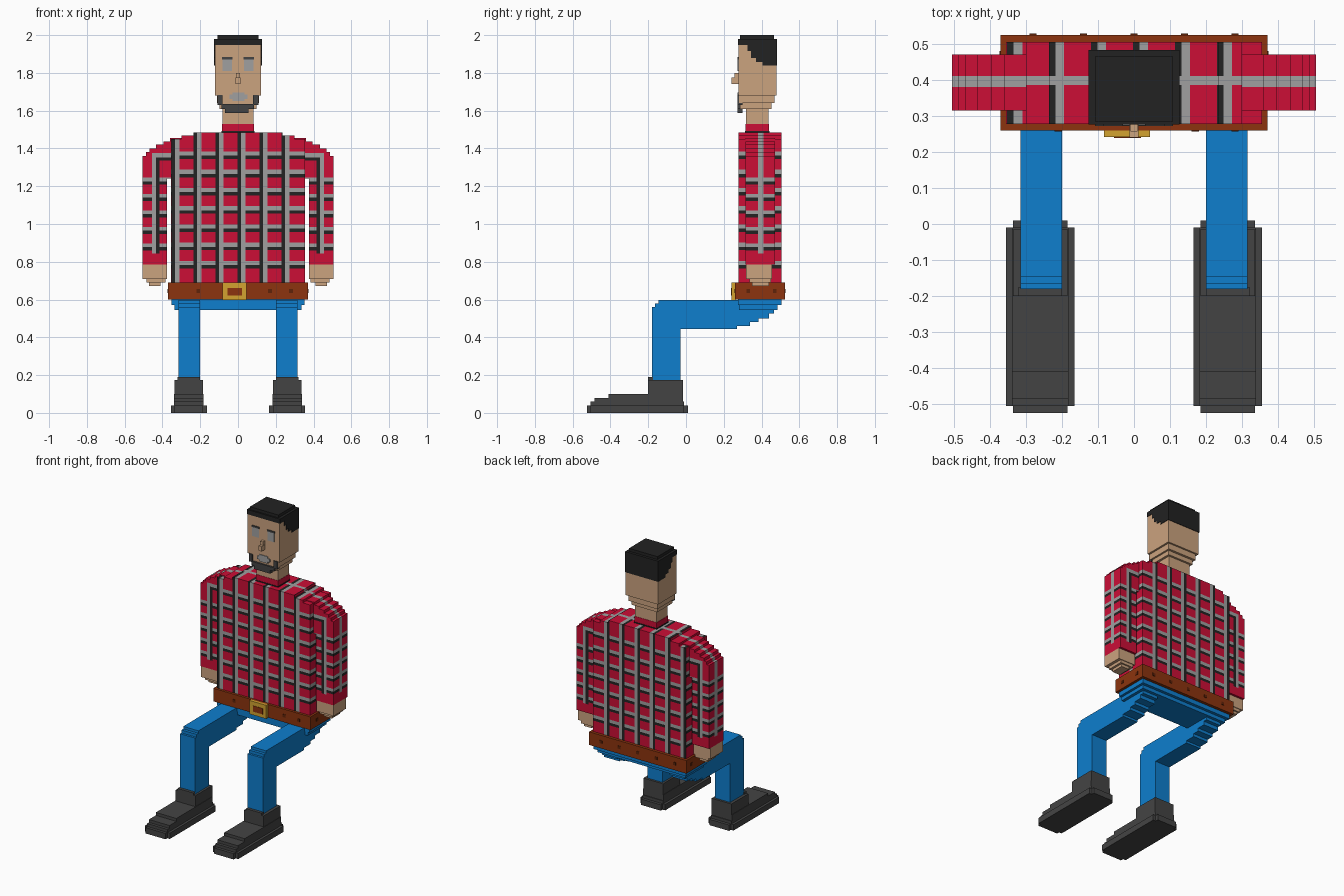
import bpy, bmesh
from mathutils import Vector


def material(name, r, g, b):
    m = bpy.data.materials.new(name)
    lin = [((c / 255 + 0.055) / 1.055) ** 2.4 if c > 10 else c / 255 / 12.92 for c in (r, g, b)]
    m.diffuse_color = (*lin, 1)
    return m


RED = material("shirt red", 204, 14, 54)
GREY = material("light grey", 160, 160, 160)
BLACK = material("hair black", 34, 34, 34)
CHARCOAL = material("shoe charcoal", 68, 68, 68)
SKIN = material("skin", 203, 163, 127)
BLUE = material("trouser blue", 14, 126, 206)
BROWN = material("belt brown", 140, 52, 14)
DARK_BROWN = material("dark brown", 95, 34, 8)
GOLD = material("buckle gold", 212, 164, 48)


def finish(name, bm, mats):
    bmesh.ops.recalc_face_normals(bm, faces=bm.faces)
    me = bpy.data.meshes.new(name)
    bm.to_mesh(me)
    bm.free()
    for m in mats:
        me.materials.append(m)
    ob = bpy.data.objects.new(name, me)
    bpy.context.collection.objects.link(ob)
    return ob


def boxes(name, mat, items, s=1):
    """One object from boxes (x0, x1, y0, y1, z0, z1); s = -1 mirrors in x."""
    bm = bmesh.new()
    for x0, x1, y0, y1, z0, z1 in items:
        vs = bmesh.ops.create_cube(bm, size=1)["verts"]
        for v in vs:
            v.co = Vector((s * (x0 if v.co.x < 0 else x1),
                           y0 if v.co.y < 0 else y1, z0 if v.co.z < 0 else z1))
    return finish(name, bm, [mat])


def prism(pts, axis, a, b, s=1):
    """Outline extruded along x (points y, z) or along y (points x, z)."""
    bm = bmesh.new()
    place = (lambda u, v, w: (s * w, u, v)) if axis == "x" else (lambda u, v, w: (s * u, w, v))
    lo = [bm.verts.new(place(u, v, a)) for u, v in pts]
    hi = [bm.verts.new(place(u, v, b)) for u, v in pts]
    bm.faces.new(lo)
    bm.faces.new(hi)
    n = len(pts)
    for i in range(n):
        j = (i + 1) % n
        bm.faces.new((lo[i], lo[j], hi[j], hi[i]))
    return bm


def paint(bm, cuts, rule):
    """Cut the faces along the stripe edges and colour them by rule."""
    bmesh.ops.recalc_face_normals(bm, faces=bm.faces)
    for axis, values in enumerate(cuts):
        no = Vector([float(i == axis) for i in range(3)])
        for val in values:
            bmesh.ops.bisect_plane(bm, geom=bm.verts[:] + bm.edges[:] + bm.faces[:],
                                   plane_co=no * val, plane_no=no, dist=1e-5)
    bm.normal_update()
    for f in bm.faces:
        f.material_index = rule(f.calc_center_median(), f.normal)


def inside(v, starts, width):
    return any(a < v < a + width for a in starts)


def stair(steps):
    """Outer staircase going up and inwards from (half width, top height) pairs."""
    out = []
    for i, (w, top) in enumerate(steps):
        out.append((w, top))
        if i + 1 < len(steps):
            out.append((steps[i + 1][0], top))
    return out


SHIRT = [RED, GREY, BLACK]
W = 0.021

# Torso: stepped shoulders with a plaid of paired dark and grey stripes
vx = [-0.352 + 0.1165 * k for k in range(6)]
hz = [0.765 + 0.0965 * k for k in range(7)]
half = stair([(0.355, 1.45), (0.30, 1.468), (0.235, 1.485)])
outline = [(0.355, 0.68)] + half + [(-x, z) for x, z in reversed(half)] + [(-0.355, 0.68)]


def torso_rule(c, n):
    if abs(n.z) > 0.5 and 0.385 < c.y < 0.41:
        return 1
    if abs(n.x) < 0.5:
        if inside(c.x, vx, 0.018):
            return 2
        if inside(c.x, [v + 0.018 for v in vx], 0.024):
            return 1
    elif 0.38 < c.y < 0.41:
        return 1
    if abs(n.z) < 0.5:
        if inside(c.z, hz, 0.018):
            return 2
        if inside(c.z, [v + 0.018 for v in hz], 0.022):
            return 1
    return 0


bm = prism(outline, "y", 0.277, 0.505)
paint(bm, ([e for v in vx for e in (v, v + 0.018, v + 0.042)], (0.38, 0.385, 0.41),
           [e for v in hz for e in (v, v + 0.018, v + 0.04)]), torso_rule)
finish("plaid_torso", bm, SHIRT)

# Arms: rounded stepped shoulder, sleeve, cuff and hand
az = [0.86 + 0.087 * k for k in range(5)]
shoulder = stair([(0.505, 1.36), (0.487, 1.38), (0.468, 1.40), (0.435, 1.42),
                  (0.395, 1.437), (0.36, 1.455)])
arm = [(0.375, 0.785), (0.505, 0.785)] + shoulder + [(0.30, 1.455), (0.30, 1.24), (0.375, 1.24)]


def arm_rule(c, n):
    if c.z < 0.845:
        return 0
    x = abs(c.x)
    if abs(n.y) < 0.5 and 0.38 < c.y < 0.41:
        return 1
    if abs(n.y) > 0.5:
        if c.z < 1.335 and 0.415 < x < 0.435:
            return 2
        if c.z < 1.375 and 0.435 < x < 0.455:
            return 1
        if 1.335 < c.z < 1.375 and x < 0.435:
            return 2 if c.z < 1.352 else 1
    if abs(n.z) < 0.5:
        if inside(c.z, az, 0.018):
            return 2
        if inside(c.z, [v + 0.018 for v in az], 0.02):
            return 1
    return 0


for s, side in ((-1, "right"), (1, "left")):
    bm = prism(arm, "y", 0.315, 0.47, s)
    paint(bm, ([s * v for v in (0.415, 0.435, 0.455)], (0.38, 0.41),
               [0.845, 1.335, 1.352, 1.375] + [e for v in az for e in (v, v + 0.018, v + 0.038)]),
          arm_rule)
    finish(side + "_sleeve", bm, SHIRT)
    boxes(side + "_hand", SKIN, [(0.375, 0.505, 0.318, 0.455, 0.71, 0.785),
                                 (0.385, 0.485, 0.335, 0.45, 0.69, 0.71),
                                 (0.41, 0.47, 0.35, 0.44, 0.672, 0.69)], s)

    # Leg: bent knee with a stepped seat
    leg = [(-0.18, 0.17), (-0.03, 0.17), (-0.03, 0.445), (0.27, 0.445), (0.27, 0.46),
           (0.34, 0.46), (0.34, 0.48), (0.385, 0.48), (0.385, 0.50), (0.44, 0.50),
           (0.44, 0.525), (0.465, 0.525), (0.465, 0.597), (-0.145, 0.597),
           (-0.145, 0.58), (-0.165, 0.58), (-0.165, 0.56), (-0.18, 0.56)]
    finish(side + "_leg", prism(leg, "x", 0.2, 0.315, s), [BLUE])

    # Shoe: sole, stepped toe and ankle
    boxes(side + "_shoe", CHARCOAL, [(0.165, 0.355, -0.505, -0.01, 0, 0.04),
                                     (0.185, 0.335, -0.525, 0.01, 0, 0.04),
                                     (0.182, 0.338, -0.505, -0.01, 0.04, 0.06),
                                     (0.182, 0.338, -0.485, -0.015, 0.06, 0.08),
                                     (0.182, 0.338, -0.41, -0.015, 0.08, 0.1),
                                     (0.185, 0.335, -0.2, -0.015, 0.1, 0.175),
                                     (0.2, 0.32, -0.2, -0.175, 0.175, 0.19)], s)

    # Eye and brow plates
    boxes(side + "_eye", GREY, [(0.033, 0.083, 0.273, 0.279, 1.81, 1.875)], s)
    boxes(side + "_brow", CHARCOAL, [(0.03, 0.086, 0.272, 0.279, 1.872, 1.883)], s)

# Hips
boxes("hips", BLUE, [(-0.352, 0.352, 0.275, 0.505, 0.57, 0.602),
                     (-0.335, 0.335, 0.28, 0.485, 0.545, 0.57)])

# Belt, rivets and buckle
boxes("belt", BROWN, [(-0.37, 0.37, 0.26, 0.525, 0.6, 0.69)])
r = 0.01
rivets = []
for x in (-0.21, 0.17, 0.28):
    rivets.append((x - r, x + r, 0.257, 0.262, 0.635, 0.655))
for x in (-0.28, -0.14, 0, 0.14, 0.28):
    rivets.append((x - r, x + r, 0.523, 0.528, 0.635, 0.655))
for x in (-0.37, 0.37):
    for y in (0.33, 0.47):
        rivets.append((x - 0.003, x + 0.003, y - r, y + r, 0.635, 0.655))
boxes("belt_rivets", DARK_BROWN, rivets)
boxes("buckle", GOLD, [(-0.083, 0.045, 0.242, 0.262, 0.597, 0.69)])
boxes("buckle_inset", BROWN, [(-0.055, 0.02, 0.239, 0.243, 0.622, 0.662)])

# Collar, neck and head
boxes("collar", RED, [(-0.085, 0.085, 0.315, 0.44, 1.48, 1.53)])
boxes("collar_stripe", BLACK, [(-0.087, 0.087, 0.313, 0.442, 1.484, 1.492)])
boxes("neck", SKIN, [(-0.083, 0.083, 0.317, 0.438, 1.53, 1.62)])
boxes("head", SKIN, [(-0.123, 0.123, 0.278, 0.48, 1.68, 1.95),
                     (-0.11, 0.11, 0.28, 0.468, 1.64, 1.68),
                     (-0.098, 0.098, 0.285, 0.452, 1.61, 1.64)])
boxes("nose", SKIN, [(-0.012, 0.012, 0.24, 0.28, 1.74, 1.775),
                     (-0.01, 0.01, 0.256, 0.28, 1.775, 1.80)])
boxes("mouth", GREY, [(-0.045, 0.05, 0.273, 0.28, 1.662, 1.685),
                      (-0.03, 0.035, 0.273, 0.281, 1.65, 1.697)])
boxes("beard", CHARCOAL, [(-0.07, 0.055, 0.272, 0.298, 1.587, 1.62),
                          (-0.088, 0.085, 0.272, 0.298, 1.61, 1.635),
                          (-0.108, -0.083, 0.272, 0.298, 1.63, 1.683),
                          (0.08, 0.108, 0.272, 0.298, 1.63, 1.683)])

# Hair: cap with a stepped hairline falling to the back
hair = [(0.276, 1.948), (0.325, 1.948), (0.325, 1.915), (0.345, 1.915), (0.345, 1.88),
        (0.37, 1.88), (0.37, 1.858), (0.405, 1.858), (0.405, 1.838), (0.483, 1.838),
        (0.483, 1.98), (0.276, 1.98)]
finish("hair", prism(hair, "x", -0.126, 0.126), [BLACK])
boxes("hair_top", BLACK, [(-0.108, 0.108, 0.285, 0.465, 1.975, 2.0)])
